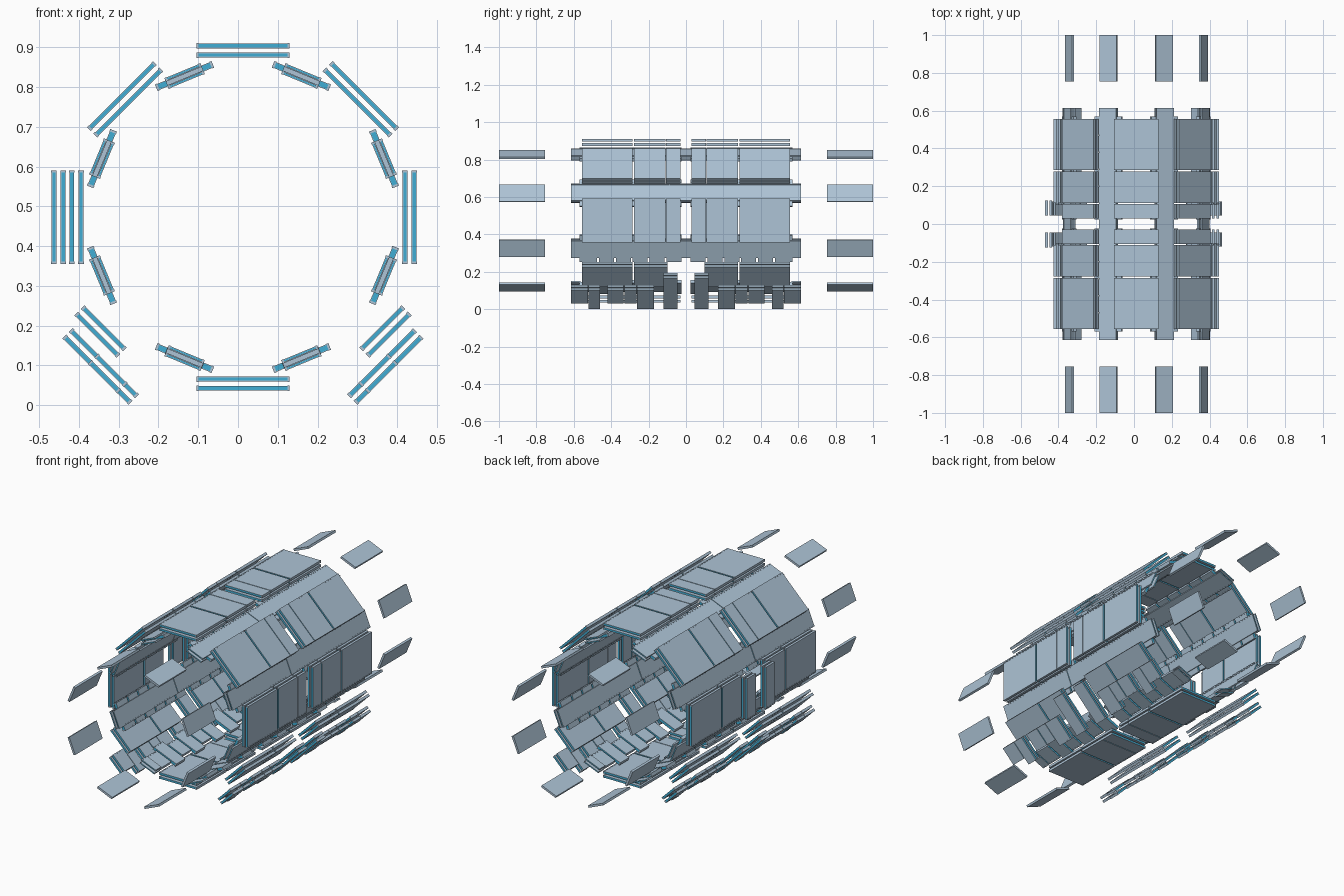
import bpy, bmesh
from math import cos, sin, radians
from mathutils import Vector

if "Cube" in bpy.data.objects:
    bpy.data.objects.remove(bpy.data.objects["Cube"])

CX, CZ = 0.0125, 0.473          # axis of the barrel
blue = bpy.data.materials.new("core_blue")
blue.diffuse_color = (0.05, 0.42, 0.66, 1)
blue.use_nodes = True
blue.node_tree.nodes["Principled BSDF"].inputs["Base Color"].default_value = blue.diffuse_color
grey = bpy.data.materials.new("panel_grey")
grey.diffuse_color = (0.42, 0.55, 0.67, 1)
grey.use_nodes = True
grey.node_tree.nodes["Principled BSDF"].inputs["Base Color"].default_value = grey.diffuse_color


def box(bm, ang, r, t, y, mat):
    """Box in sector coordinates: radial, tangential and axial ranges."""
    a = radians(ang)
    u, v = Vector((cos(a), 0, sin(a))), Vector((-sin(a), 0, cos(a)))
    res = bmesh.ops.create_cube(bm, size=1)
    mid = lambda p, k: (p[0] + p[1]) / 2 + k * (p[1] - p[0])
    for vert in res["verts"]:
        c = vert.co.copy()
        vert.co = (Vector((CX, 0, CZ)) + u * mid(r, c.x) + v * mid(t, c.y)
                   + Vector((0, mid(y, c.z), 0)))
    for f in {f for vert in res["verts"] for f in vert.link_faces}:
        f.material_index = mat


def layer(bm, ang, r, t, y, h=0.012):
    """One tube layer: blue core, grey skins and end bars."""
    s, e = 0.0018, 0.006
    box(bm, ang, (r - h/2 + s, r + h/2 - s), (t[0] + e, t[1] - e), y, 1)
    for q in (r - h/2, r + h/2 - s):
        box(bm, ang, (q, q + s), (t[0] + e, t[1] - e), y, 0)
    for q in (t[0], t[1] - e):
        box(bm, ang, (r - h/2 - 0.001, r + h/2 + 0.001), (q, q + e), y, 0)


def chamber(bm, ang, r, t, y):
    """Pair of layers, repeated on both sides of the centre plane."""
    for yy in (y, (-y[1], -y[0])):
        for d in (-0.0115, 0.0115):
            layer(bm, ang, r + d, t, yy)


def finish(bm, name):
    bmesh.ops.recalc_face_normals(bm, faces=bm.faces)
    me = bpy.data.meshes.new(name)
    bm.to_mesh(me)
    bm.free()
    me.materials.append(grey)
    me.materials.append(blue)
    ob = bpy.data.objects.new(name, me)
    bpy.context.collection.objects.link(ob)


# Large chambers on the six free sectors
W = (-0.1175, 0.1175)
for name, ang in (("right", 0), ("upper_right", 45), ("top", 90),
                  ("upper_left", 135), ("left", 180), ("bottom", 270)):
    bm = bmesh.new()
    segs = [(0.03, 0.106), (0.11, 0.278), (0.287, 0.555)]
    if name == "left":
        segs = segs[1:]
        chamber(bm, ang, 0.464, W, (0.045, 0.125))   # pair set further out
    for y in segs:
        chamber(bm, ang, 0.419, W, y)
    finish(bm, name + "_large_chambers")

# Small chambers between the large ones
cells = [(0.025, 0.105), (0.115, 0.195), (0.205, 0.285),
         (0.295, 0.375), (0.385, 0.465), (0.475, 0.57)]
for i in range(8):
    ang = 22.5 + 45 * i
    low = i in (5, 6)
    bm = bmesh.new()
    for k, y in enumerate(cells):
        w = 0.05 if low and k % 2 else 0.077
        for yy in (y, (-y[1], -y[0])):
            layer(bm, ang, 0.384, (-w, w), yy, 0.016)
    # narrow plates running past both ends
    spans = [(-0.615, -0.092), (-0.088, 0.615)]
    if low:
        spans = [(s * 0.59 - 0.025, s * 0.59 + 0.025) for s in (-1, 1)]
    for y in spans:
        for d in (-0.0105, 0.0105):
            layer(bm, ang, 0.384 + d, (-0.049, 0.049), y, 0.007)
    finish(bm, "small_chambers_%d" % (i + 1))

    # detached plates beyond each end
    bm = bmesh.new()
    for y in ((0.755, 1.0), (-1.0, -0.755)):
        box(bm, ang, (0.378, 0.39), (-0.049, 0.049), y, 0)
    finish(bm, "end_plates_%d" % (i + 1))

# Feet: inner and outer chambers on the two lower diagonals
deep, step, full = (-0.13, 0.015), (-0.09, 0.015), (-0.13, 0.105)
outer = [(full, (0.045, 0.12)), (deep, (0.17, 0.262)), (step, (0.265, 0.33)),
         (step, (0.335, 0.42)), (deep, (0.46, 0.522)), (step, (0.525, 0.615))]
for side, ang, s in (("right", -45, 1), ("left", -135, -1)):
    flip = lambda t: t if s > 0 else (-t[1], -t[0])
    bm = bmesh.new()
    for y in ((0.1, 0.278), (0.287, 0.555)):
        chamber(bm, ang, 0.457, flip((-0.025, 0.125)), y)
    finish(bm, side + "_foot_inner_chambers")
    bm = bmesh.new()
    for t, y in outer:
        chamber(bm, ang, 0.519, flip(t), y)
    finish(bm, side + "_foot_outer_chambers")
